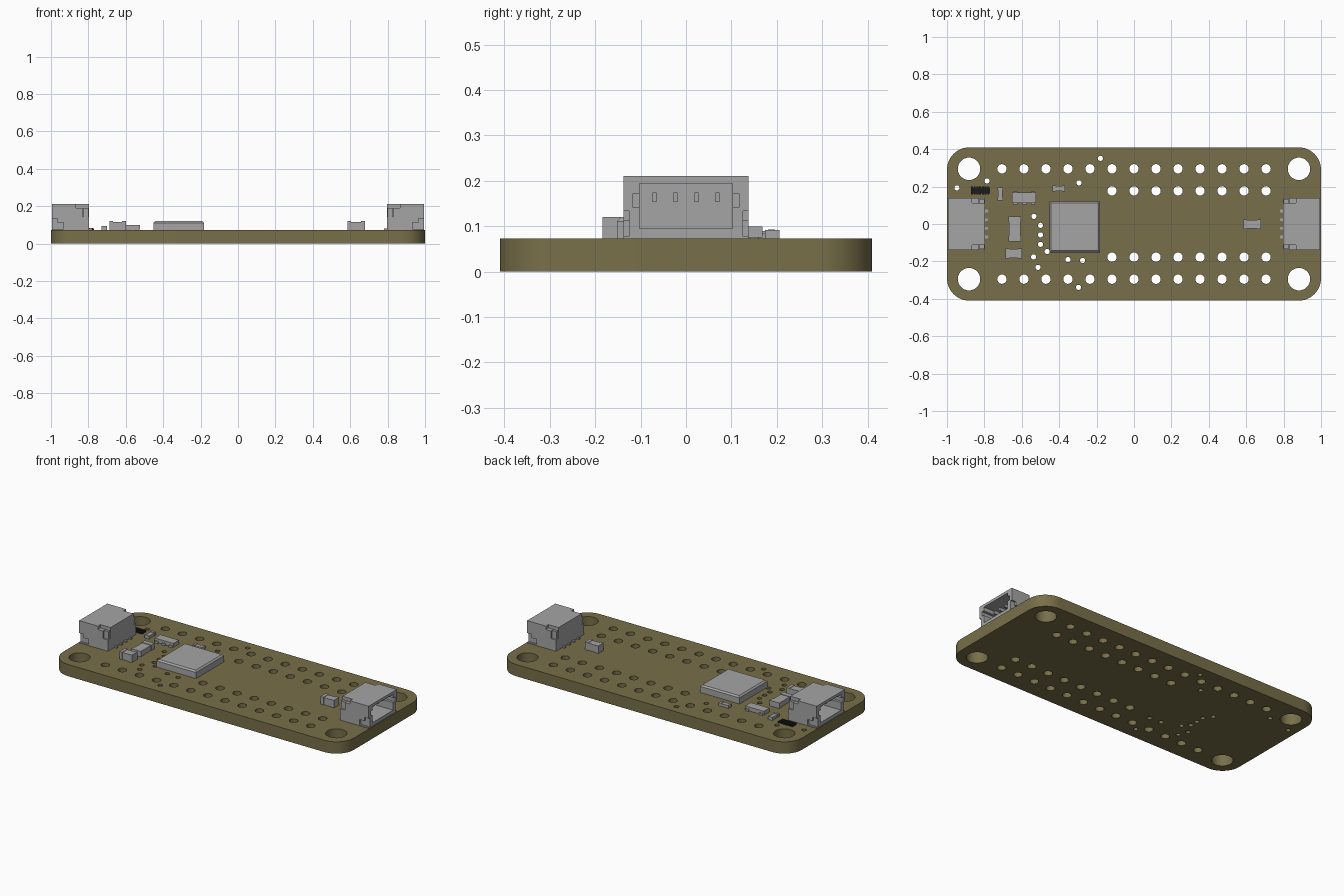
import bpy, bmesh, math
from mathutils import Vector

if "Cube" in bpy.data.objects:
    bpy.data.objects.remove(bpy.data.objects["Cube"], do_unlink=True)

TOP = 0.073          # upper face of the board
PITCH = 0.1177       # header hole spacing


def material(name, rgb):
    m = bpy.data.materials.new(name)
    m.use_nodes = True
    m.diffuse_color = (*rgb, 1)
    m.node_tree.nodes["Principled BSDF"].inputs["Base Color"].default_value = (*rgb, 1)
    return m


OLIVE = material("olive board", (0.188, 0.159, 0.067))
GREY = material("component grey", (0.376, 0.376, 0.376))
BLACK = material("black package", (0.012, 0.012, 0.012))


def add_box(bm, x, y, z):
    """Add an axis-aligned box given as three (low, high) ranges."""
    verts = bmesh.ops.create_cube(bm, size=1)["verts"]
    for v in verts:
        v.co = Vector([lo + (c + 0.5) * (hi - lo) for c, (lo, hi) in zip(v.co, (x, y, z))])


def boxes(name, parts, mat=GREY):
    bm = bmesh.new()
    for p in parts:
        add_box(bm, *p)
    me = bpy.data.meshes.new(name)
    bm.to_mesh(me)
    bm.free()
    me.materials.append(mat)
    ob = bpy.data.objects.new(name, me)
    bpy.context.collection.objects.link(ob)
    return ob


def activate(ob):
    bpy.ops.object.select_all(action="DESELECT")
    ob.select_set(True)
    bpy.context.view_layer.objects.active = ob


def cut(ob, x, y, z):
    cutter = boxes("cutter", [(x, y, z)])
    cutter.hide_render = True
    mod = ob.modifiers.new("cut", "BOOLEAN")
    mod.operation, mod.solver, mod.object = "DIFFERENCE", "EXACT", cutter
    activate(ob)
    bpy.ops.object.modifier_apply(modifier=mod.name)
    bpy.data.objects.remove(cutter, do_unlink=True)


# Board: filled outline with round holes
def circle(x, y, r, n):
    return [(x + r * math.cos(math.tau * i / n), y + r * math.sin(math.tau * i / n)) for i in range(n)]


def rounded_rect(w, h, r, n=12):
    pts = []
    for k, (sx, sy) in enumerate([(1, 1), (-1, 1), (-1, -1), (1, -1)]):
        for i in range(n + 1):
            a = math.pi / 2 * (k + i / n)
            pts.append((sx * (w - r) + r * math.cos(a), sy * (h - r) + r * math.sin(a)))
    return pts


loops = [rounded_rect(1.0, 0.41, 0.12)]
for s in (-1, 1):
    loops += [circle(sx * 0.882, s * 0.295, 0.06, 40) for sx in (-1, 1)]
    loops += [circle(i * PITCH, s * 0.295, 0.025, 24) for i in range(-6, 7)]
    loops += [circle(i * PITCH, s * 0.177, 0.025, 24) for i in range(-1, 7)]
vias = [(-0.947, 0.193), (-0.786, 0.23), (-0.18, 0.351), (-0.294, 0.22), (-0.535, 0.041),
        (-0.5, -0.007), (-0.5, -0.058), (-0.5, -0.109), (-0.537, -0.176), (-0.513, -0.232),
        (-0.353, -0.19), (-0.275, -0.195), (-0.297, -0.339), (-0.465, -0.147)]
loops += [circle(x, y, 0.014, 16) for x, y in vias]

curve = bpy.data.curves.new("board", "CURVE")
curve.dimensions, curve.fill_mode, curve.extrude = "2D", "BOTH", TOP / 2
for pts in loops:
    sp = curve.splines.new("POLY")
    sp.points.add(len(pts) - 1)
    for p, (x, y) in zip(sp.points, pts):
        p.co = (x, y, 0, 1)
    sp.use_cyclic_u = True
board = bpy.data.objects.new("board", curve)
bpy.context.collection.objects.link(board)
activate(board)
bpy.ops.object.convert(target="MESH")
board = bpy.context.view_layer.objects.active
bm = bmesh.new()
bm.from_mesh(board.data)
bmesh.ops.remove_doubles(bm, verts=bm.verts, dist=0.0001)
bmesh.ops.translate(bm, verts=bm.verts, vec=(0, 0, TOP / 2))
bmesh.ops.recalc_face_normals(bm, faces=bm.faces)
bm.to_mesh(board.data)
bm.free()
board.data.materials.clear()
board.data.materials.append(OLIVE)
activate(board)
bpy.ops.object.shade_smooth_by_angle(angle=math.radians(35))


# Cable sockets, one at each end, opening outwards
def socket(name, turn):
    body = boxes(name, [((-0.995, -0.797), (-0.138, 0.138), (TOP, 0.211))])
    cut(body, (-1.1, -0.84), (-0.102, 0.102), (0.095, 0.194))
    cut(body, (-1.1, -0.9), (-0.118, 0.118), (0.142, 0.171))
    for s in (-1, 1):
        def side(inner):
            return tuple(sorted((s * inner, s * 0.2)))
        # stepped corner notches, low at the mouth and high at the back
        cut(body, (-1.1, -0.965), side(0.126), (TOP + 0.005, 0.134))
        cut(body, (-0.97, -0.932), side(0.126), (TOP + 0.005, 0.112))
        cut(body, (-0.866, -0.83), side(0.113), (0.19, 0.3))
        cut(body, (-0.832, -0.7), side(0.113), (0.143, 0.3))
        # block filling the back notch up to just below the roof
        boxes(name + "_clip", [((-0.83, -0.8), tuple(sorted((s * 0.112, s * 0.13))), (0.14, 0.19))]).parent = body
    ys = [(i - 1.5) * 0.0462 for i in range(4)]
    pins = [((-0.95, -0.838), (y - 0.0045, y + 0.0045), (0.154, 0.174)) for y in ys]
    pins += [((-0.81, -0.78), (y - 0.007, y + 0.007), (TOP, 0.08)) for y in ys]
    boxes(name + "_pins", pins).parent = body
    body.rotation_euler.z = turn


socket("right_socket", 0)
socket("left_socket", math.pi)

# Main chip with a chamfered lid
chip = boxes("main_chip", [((-0.452, -0.182), (-0.152, 0.121), (TOP, 0.12))])
bm = bmesh.new()
bm.from_mesh(chip.data)
rim = [e for e in bm.edges if all(v.co.z > 0.1 for v in e.verts)]
bmesh.ops.bevel(bm, geom=rim, offset=0.009, segments=1, affect="EDGES")
bm.to_mesh(chip.data)
bm.free()


# Small parts with end terminals around a slightly slimmer body
def two_terminal(name, x, y, top):
    t, d = 0.22, 0.003
    if x[1] - x[0] > y[1] - y[0]:
        w = (x[1] - x[0]) * t
        ends = [((x[0], x[0] + w), y), ((x[1] - w, x[1]), y)]
        mid = ((x[0] + w, x[1] - w), (y[0] + d, y[1] - d))
    else:
        w = (y[1] - y[0]) * t
        ends = [(x, (y[0], y[0] + w)), (x, (y[1] - w, y[1]))]
        mid = ((x[0] + d, x[1] - d), (y[0] + w, y[1] - w))
    boxes(name, [(a, b, (TOP, top)) for a, b in ends] + [(*mid, (TOP, top - d))])


two_terminal("front_capacitor", (-0.686, -0.6), (-0.184, -0.13), 0.12)
two_terminal("left_capacitor", (0.585, 0.678), (-0.026, 0.025), 0.12)
two_terminal("diode", (-0.67, -0.603), (-0.093, 0.041), 0.107)
two_terminal("upright_resistor", (-0.731, -0.7), (0.126, 0.196), 0.093)
two_terminal("back_resistor", (-0.435, -0.369), (0.174, 0.206), 0.092)

# Regulator with leads on both long sides
leads = [((x - 0.011, x + 0.011), (0.105, 0.12), (TOP, 0.085)) for x in (-0.635, -0.587, -0.539)]
leads += [((x - 0.011, x + 0.011), (0.16, 0.174), (TOP, 0.085)) for x in (-0.635, -0.539)]
boxes("regulator", leads + [((-0.652, -0.524), (0.113, 0.168), (TOP + 0.002, 0.099))])

# Black pin strip
strip = [((-0.872, -0.77), (0.163, 0.195), (TOP, 0.08))]
strip += [((-0.871 + i * 0.0145, -0.861 + i * 0.0145), (0.158, 0.2), (TOP, 0.083)) for i in range(7)]
boxes("pin_strip", strip, BLACK)
